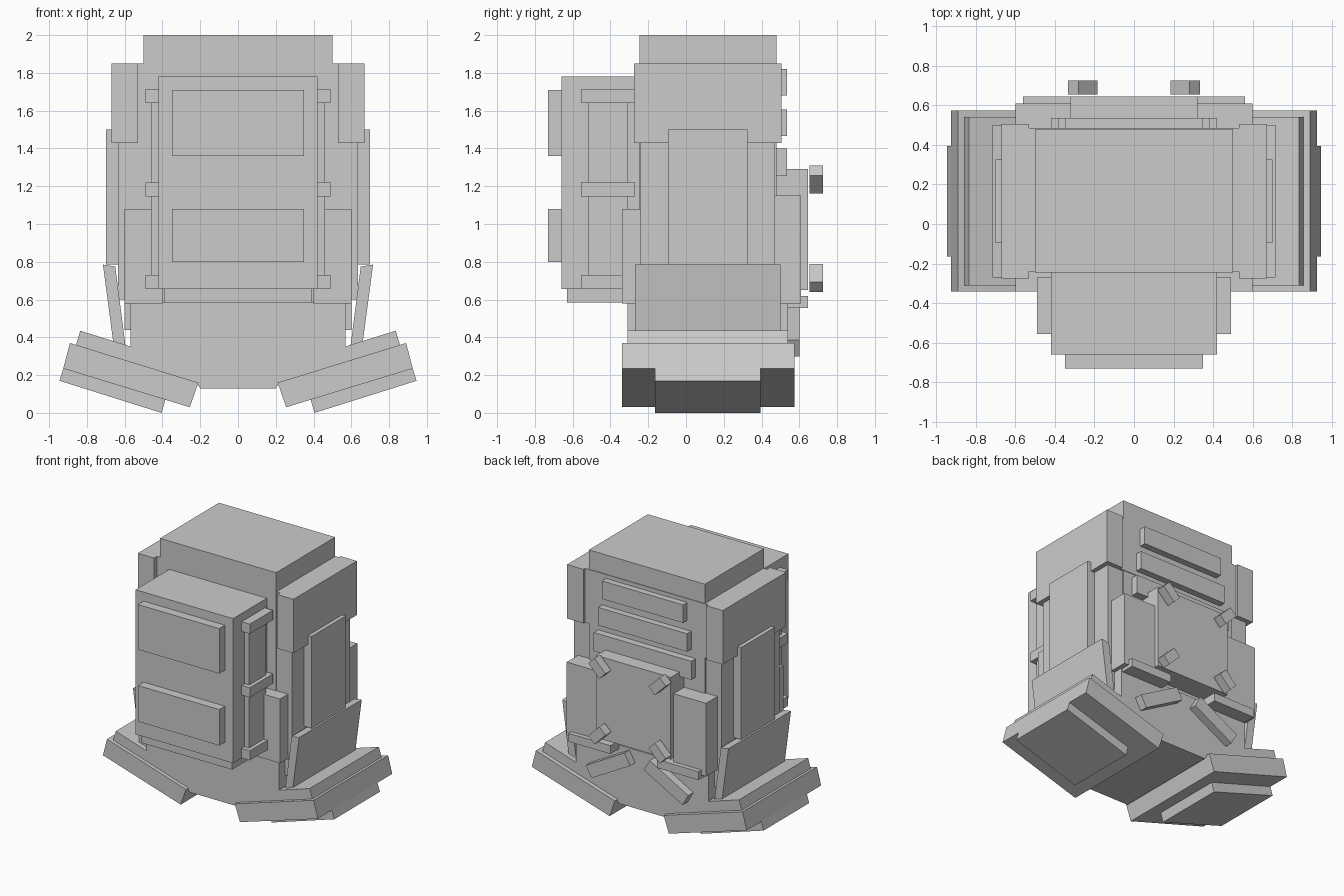
import bpy, bmesh
from math import radians
from mathutils import Matrix, Vector

if "Cube" in bpy.data.objects:
    bpy.data.objects.remove(bpy.data.objects["Cube"])


def finish(name, bm):
    bmesh.ops.recalc_face_normals(bm, faces=bm.faces[:])
    me = bpy.data.meshes.new(name)
    bm.to_mesh(me)
    bm.free()
    ob = bpy.data.objects.new(name, me)
    bpy.context.collection.objects.link(ob)
    return ob


def box(name, x, y, z, angle=0):
    """Box from ranges, optionally turned about y through its centre."""
    bm = bmesh.new()
    size = (x[1] - x[0], y[1] - y[0], z[1] - z[0])
    mid = Vector(((x[0] + x[1]) / 2, (y[0] + y[1]) / 2, (z[0] + z[1]) / 2))
    m = Matrix.Translation(mid) @ Matrix.Rotation(radians(angle), 4, 'Y') @ Matrix.Diagonal((*size, 1))
    bmesh.ops.create_cube(bm, size=1, matrix=m)
    return finish(name, bm)


def prism(name, pts, y0, y1):
    """Extrude an x-z outline along y."""
    bm = bmesh.new()
    face = bm.faces.new([bm.verts.new((x, y0, z)) for x, z in pts])
    ext = bmesh.ops.extrude_face_region(bm, geom=[face])
    verts = [v for v in ext['geom'] if isinstance(v, bmesh.types.BMVert)]
    bmesh.ops.translate(bm, verts=verts, vec=(0, y1 - y0, 0))
    return finish(name, bm)


def pair(name, x, y, z, angle=0):
    box(name + "_right", x, y, z, angle)
    box(name + "_left", (-x[1], -x[0]), y, z, -angle)


def prism_pair(name, pts, y0, y1):
    prism(name + "_right", pts, y0, y1)
    prism(name + "_left", [(-x, z) for x, z in pts], y0, y1)


# Central body
box("torso", (-.5, .5), (-.245, .48), (.5, 2))
box("waist", (-.6, .6), (-.235, .465), (.44, .8))
box("side_core", (-.635, .635), (-.24, .47), (.6, 1.43))
box("shoulder_core", (-.53, .53), (-.24, .485), (1.43, 1.85))
hull = [(.57, .585), (.57, .27), (.22, .16), (.2, .13)]
prism("lower_hull", hull + [(-x, z) for x, z in reversed(hull)], -.31, .54)

# Sides
pair("shoulder_block", (.53, .67), (-.275, .505), (1.43, 1.85))
pair("side_panel", (.63, .70), (-.095, .325), (.785, 1.5))
prism_pair("side_skirt", [(.65, .775), (.715, .785), (.66, .37), (.595, .35)], -.27, .50)

# Feet, stacked tilted slabs
prism_pair("foot_top", [(.835, .435), (.86, .35), (.25, .16), (.23, .245)], -.31, .54)
prism_pair("foot_slab", [(.89, .37), (.925, .235), (.255, .03), (.21, .16)], -.34, .575)
prism_pair("foot_sole", [(.925, .235), (.945, .17), (.405, 0), (.385, .07)], -.165, .395)

# Front chest
box("chest", (-.42, .42), (-.66, -.24), (.655, 1.78))
box("chest_base", (-.39, .39), (-.63, -.24), (.585, .66))
box("chest_panel_upper", (-.35, .35), (-.73, -.65), (1.36, 1.71))
box("chest_panel_lower", (-.35, .35), (-.73, -.65), (.80, 1.08))
pair("chest_rail", (.41, .46), (-.52, -.31), (.66, 1.68))
for i, z in enumerate((.655, 1.145, 1.64)):
    pair(f"chest_clip_{i}", (.41, .49), (-.555, -.27), (z, z + .075))
pair("front_pouch", (.40, .60), (-.34, -.23), (.58, 1.08))

# Back louvres
for i, (w, z0, z1) in enumerate(((.35, 1.68, 1.82), (.385, 1.465, 1.605), (.42, 1.255, 1.4))):
    box(f"back_louvre_{i}", (-w, w), (.46, .535), (z0, z1))

# Back pack with corner tabs
pair("back_pouch", (.32, .60), (.46, .61), (.58, 1.15))
box("back_plate", (-.32, .32), (.46, .645), (.65, 1.29))
pair("back_ledge", (.2, .56), (.53, .645), (.555, .62))
for name, z, a in (("upper", 1.235, -45), ("lower", .713, 45)):
    pair(f"corner_tab_{name}", (.192, .327), (.655, .725), (z - .0375, z + .0375), a)

# Slanted bars below the pack
pair("slanted_bar", (.06, .44), (.53, .602), (.385, .485), 29)
